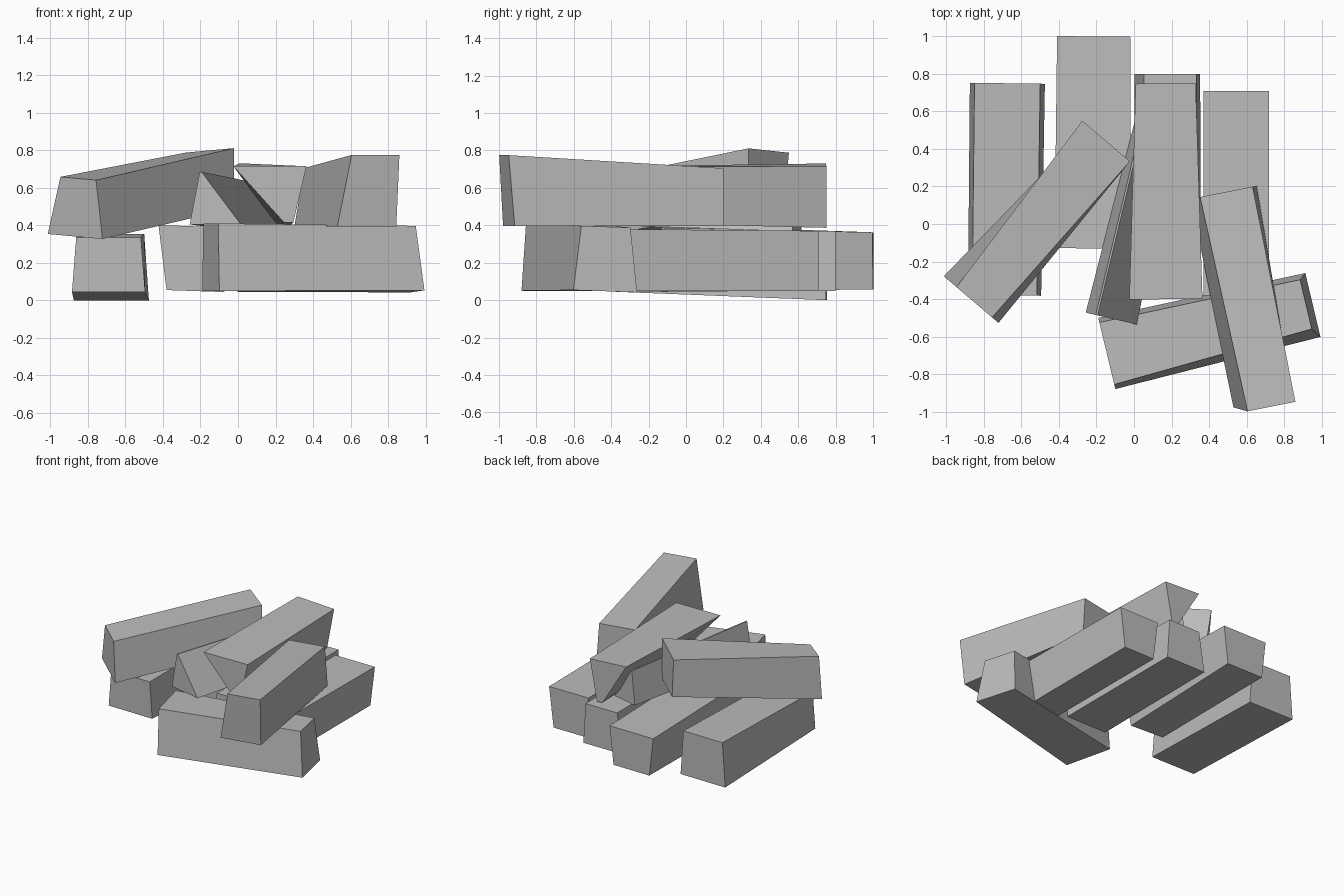
import bpy
import bmesh
from math import cos, sin, radians
from mathutils import Vector

default_cube = bpy.data.objects.get("Cube")
if default_cube:
    bpy.data.objects.remove(default_cube, do_unlink=True)

# Plain grey metal shared by every bar
grey = bpy.data.materials.new("plain_grey")
grey.use_nodes = True
colour = (0.5, 0.5, 0.5, 1)
grey.diffuse_color = colour
grey.node_tree.nodes["Principled BSDF"].inputs["Base Color"].default_value = colour


def section(centre, bottom, top, height, roll=0, shift=0):
    """Describe the trapezoid at one end of a bar."""
    half = height / 2
    outline = [
        (-bottom / 2 - shift / 2, -half),
        (bottom / 2 - shift / 2, -half),
        (top / 2 + shift / 2, half),
        (-top / 2 + shift / 2, half),
    ]
    c, s = cos(radians(roll)), sin(radians(roll))
    turned = [(u * c - w * s, u * s + w * c) for u, w in outline]
    return Vector(centre), turned, height


def bar(name, start, end, lean=(0, 0)):
    """Join two trapezoid ends; lean slides the top of each end along the bar."""
    along = end[0] - start[0]
    along.z = 0
    along.normalize()
    up = Vector((0, 0, 1))
    across = along.cross(up)

    bm = bmesh.new()
    rings = []
    for (centre, outline, height), slide in zip((start, end), lean):
        rings.append([
            bm.verts.new(centre + across * u + up * w + along * (slide * w / height))
            for u, w in outline
        ])
    first, last = rings
    bm.faces.new(first)
    bm.faces.new(last[::-1])
    for i in range(len(first)):
        j = (i + 1) % len(first)
        bm.faces.new((first[i], last[i], last[j], first[j]))
    bmesh.ops.recalc_face_normals(bm, faces=bm.faces)

    mesh = bpy.data.meshes.new(name)
    bm.to_mesh(mesh)
    bm.free()
    mesh.materials.append(grey)
    obj = bpy.data.objects.new(name, mesh)
    bpy.context.collection.objects.link(obj)
    return obj


# Lower layer: four bars side by side, alternately upright and inverted
bar("lower_bar_right",
    section((-.69, -.38, .19), bottom=.39, top=.345, height=.29),
    section((-.675, .75, .177), bottom=.4, top=.35, height=.354))
bar("lower_bar_inner_right",
    section((-.225, -.13, .222), bottom=.3, top=.41, height=.345, roll=-2),
    section((-.215, 1, .21), bottom=.32, top=.39, height=.305))
bar("lower_bar_inner_left",
    section((.185, -.33, .21), bottom=.36, top=.3, height=.33, shift=.015),
    section((.185, .8, .21), bottom=.35, top=.28, height=.32, shift=.015))
bar("lower_bar_left",
    section((.545, -.38, .215), bottom=.27, top=.35, height=.33),
    section((.545, .71, .21), bottom=.27, top=.35, height=.32))

# Lower layer: bar lying across the front
bar("front_cross_bar",
    section((-.145, -.69, .23), bottom=.39, top=.34, height=.36),
    section((.935, -.43, .22), bottom=.35, top=.27, height=.345, roll=2),
    lean=(0, -.035))

# Upper layer: two full bars thrown on top at an angle
bar("upper_bar_right",
    section((-.86, -.41, .495), bottom=.384, top=.25, height=.31, roll=-4),
    section((-.14, .435, .64), bottom=.29, top=.334, height=.32, roll=4))
bar("upper_bar_left",
    section((.71, -.96, .585), bottom=.32, top=.26, height=.38, shift=.04),
    section((.485, .17, .55), bottom=.36, top=.285, height=.31, shift=.015),
    lean=(-.035, 0))

# Upper layer: two wedge-shaped bars resting against each other
bar("upper_wedge_inverted",
    section((.22, -.4, .565), bottom=.05, top=.39, height=.3, shift=-.1),
    section((.205, .75, .555), bottom=.05, top=.32, height=.33, roll=-3, shift=-.09))
bar("upper_wedge_upright",
    section((-.16, -.495, .545), bottom=.28, top=.01, height=.28, shift=-.08),
    section((.095, .6, .5), bottom=.22, top=.01, height=.265, shift=-.07))
